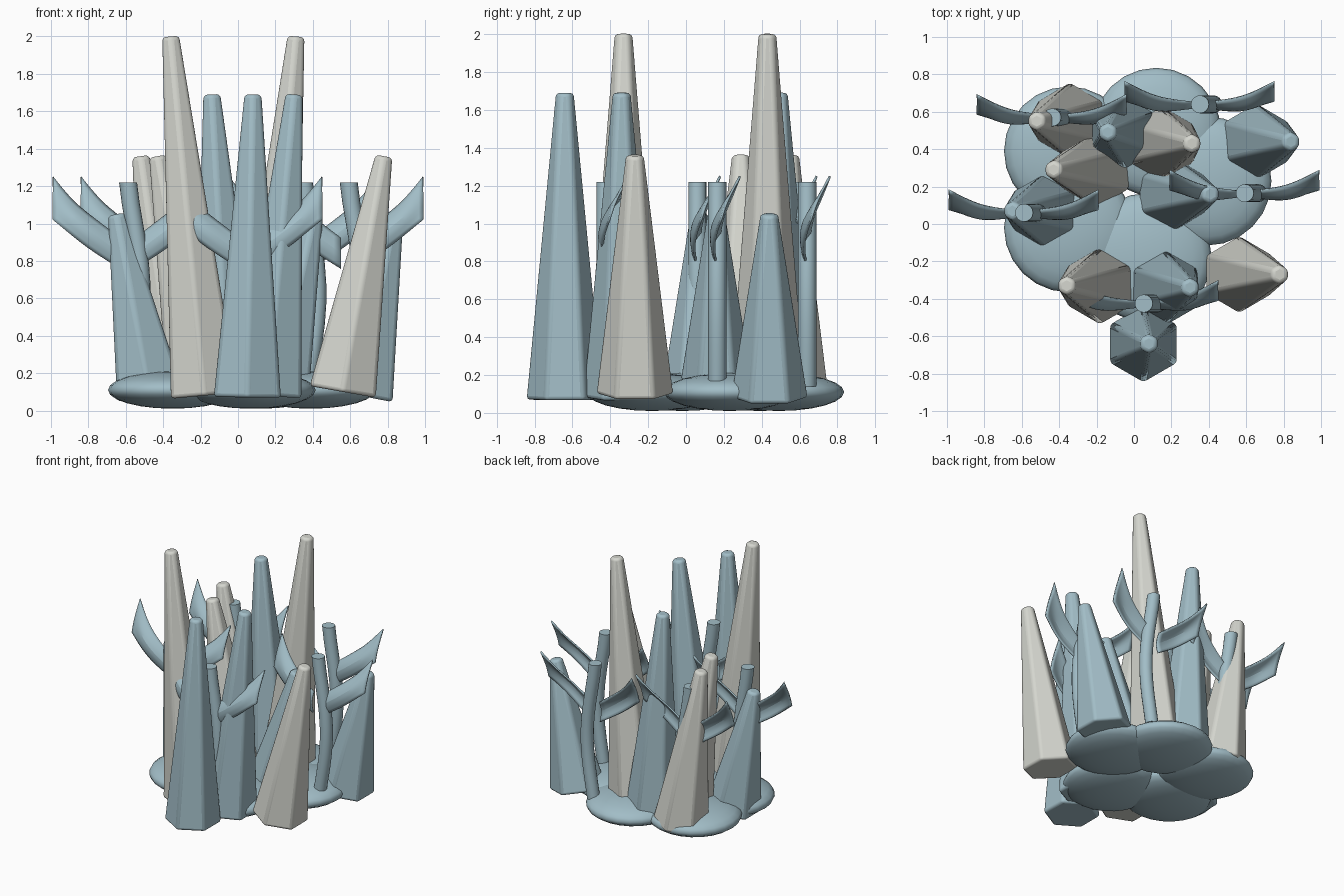
import bpy, bmesh, math
from mathutils import Vector, Matrix

if "Cube" in bpy.data.objects:
    bpy.data.objects.remove(bpy.data.objects["Cube"], do_unlink=True)


def material(name, rgb):
    mat = bpy.data.materials.new(name)
    mat.use_nodes = True
    mat.diffuse_color = (*rgb, 1)
    bsdf = next(n for n in mat.node_tree.nodes if n.type == 'BSDF_PRINCIPLED')
    bsdf.inputs["Base Color"].default_value = (*rgb, 1)
    return mat


BLUE = material("pale blue", (0.36, 0.51, 0.57))
GREY = material("warm light grey", (0.66, 0.67, 0.62))


def finish(name, bm, mat, angle=35):
    bmesh.ops.recalc_face_normals(bm, faces=bm.faces)
    mesh = bpy.data.meshes.new(name)
    bm.to_mesh(mesh)
    bm.free()
    mesh.materials.append(mat)
    obj = bpy.data.objects.new(name, mesh)
    bpy.context.collection.objects.link(obj)
    bpy.ops.object.select_all(action='DESELECT')
    obj.select_set(True)
    bpy.context.view_layer.objects.active = obj
    bpy.ops.object.shade_smooth_by_angle(angle=math.radians(angle))
    return obj


def skin(bm, rows, closed):
    """Bridge neighbouring rows of points with quads."""
    verts = [[bm.verts.new(p) for p in row] for row in rows]
    n = len(rows[0])
    for a, b in zip(verts, verts[1:]):
        for i in range(n if closed else n - 1):
            j = (i + 1) % n
            bm.faces.new((a[i], a[j], b[j], b[i]))
    return verts


# Flattened mounds forming the base
def mound(name, x, y):
    bm = bmesh.new()
    bmesh.ops.create_uvsphere(
        bm, u_segments=24, v_segments=12, radius=1,
        matrix=Matrix.Translation((x, y, 0.11)) @ Matrix.Diagonal((0.345, 0.345, 0.1, 1)))
    finish(name, bm, BLUE, 60)


for i, (x, y) in enumerate([(0.12, 0.49), (0.39, 0.23), (-0.35, 0.39),
                            (-0.35, -0.02), (0.07, -0.18)]):
    mound(f"base_mound_{i + 1}", x, y)


# Leaning six-sided columns with softened edges
def column(name, base, tip, mat):
    base, tip = Vector(base), Vector(tip)
    axis = tip - base
    lean = Vector((0, 0, 1)).rotation_difference(axis).to_matrix()
    bm = bmesh.new()
    rows = []
    for radius, height in ((0.207, 0), (0.052, axis.length)):
        ring = [Vector((radius * math.sin(k * math.tau / 6),
                        radius * math.cos(k * math.tau / 6), height)) for k in range(6)]
        rows.append([base + lean @ p for p in ring])
    for ring in skin(bm, rows, True):
        bm.faces.new(ring)
    obj = finish(name, bm, mat, 40)
    bevel = obj.modifiers.new("soft_edges", 'BEVEL')
    bevel.width = 0.02
    bevel.segments = 3
    bevel.limit_method = 'ANGLE'


# base x, base y, base z, tip x, tip z, material
COLUMNS = [
    (-0.18, -0.33, 0.08, -0.36, 2.0, GREY),
    (0.14, 0.43, 0.08, 0.31, 2.0, GREY),
    (0.05, -0.64, 0.07, 0.08, 1.69, BLUE),
    (0.16, -0.34, 0.08, 0.30, 1.69, BLUE),
    (-0.05, 0.49, 0.08, -0.14, 1.69, BLUE),
    (-0.34, 0.55, 0.1, -0.52, 1.36, GREY),
    (-0.2, 0.29, 0.1, -0.43, 1.36, GREY),
    (0.56, -0.27, 0.1, 0.78, 1.36, GREY),
    (0.65, 0.44, 0.08, 0.84, 1.05, BLUE),
    (-0.47, 0.07, 0.08, -0.65, 1.05, BLUE),
    (0.2, 0.16, 0.08, 0.41, 1.05, BLUE),
]
for i, (bx, by, bz, tx, tz, mat) in enumerate(COLUMNS):
    column(f"column_{i + 1}", (bx, by, bz), (tx, by, tz), mat)


# Bowed round stems
def stem(name, x, y):
    bm = bmesh.new()
    rows = []
    for k in range(11):
        t = k / 10
        bow = 0.075 * math.sin(math.pi * min(1, t * 0.85 + 0.12)) ** 1.5
        rows.append([(x + bow + 0.048 * math.cos(a * math.tau / 16),
                      y + 0.048 * math.sin(a * math.tau / 16),
                      0.14 + 1.08 * t) for a in range(16)])
    rings = skin(bm, rows, True)
    bm.faces.new(rings[0])
    bm.faces.new(rings[-1])
    finish(name, bm, BLUE, 50)


# Curled blade leaf: each section holds the x offset and (y, z) across the blade
LEAF = [
    (0.04, (0.01, 0.92), (-0.03, 0.84), (0.0, 0.76)),
    (0.2, (0.03, 1.04), (-0.06, 0.96), (-0.02, 0.86)),
    (0.3, (0.07, 1.12), (-0.03, 1.04), (-0.01, 0.94)),
    (0.4, (0.12, 1.25), (0.05, 1.12), (0.02, 1.02)),
]


def leaf(name, x, y, side):
    bm = bmesh.new()
    rows = [[(x + side * dx, y + dy, z) for dy, z in points] for dx, *points in LEAF]
    skin(bm, rows, False)
    obj = finish(name, bm, BLUE, 60)
    sub = obj.modifiers.new("smooth_blade", 'SUBSURF')
    sub.levels = sub.render_levels = 2
    sub.boundary_smooth = 'PRESERVE_CORNERS'
    solid = obj.modifiers.new("thickness", 'SOLIDIFY')
    solid.thickness = 0.012
    solid.offset = 0


for i, (x, y) in enumerate([(0.59, 0.165), (-0.59, 0.06), (0.05, -0.425),
                            (0.35, 0.64), (-0.44, 0.57)]):
    stem(f"stem_{i + 1}", x, y)
    leaf(f"left_leaf_{i + 1}", x, y, 1)
    leaf(f"right_leaf_{i + 1}", x, y, -1)
